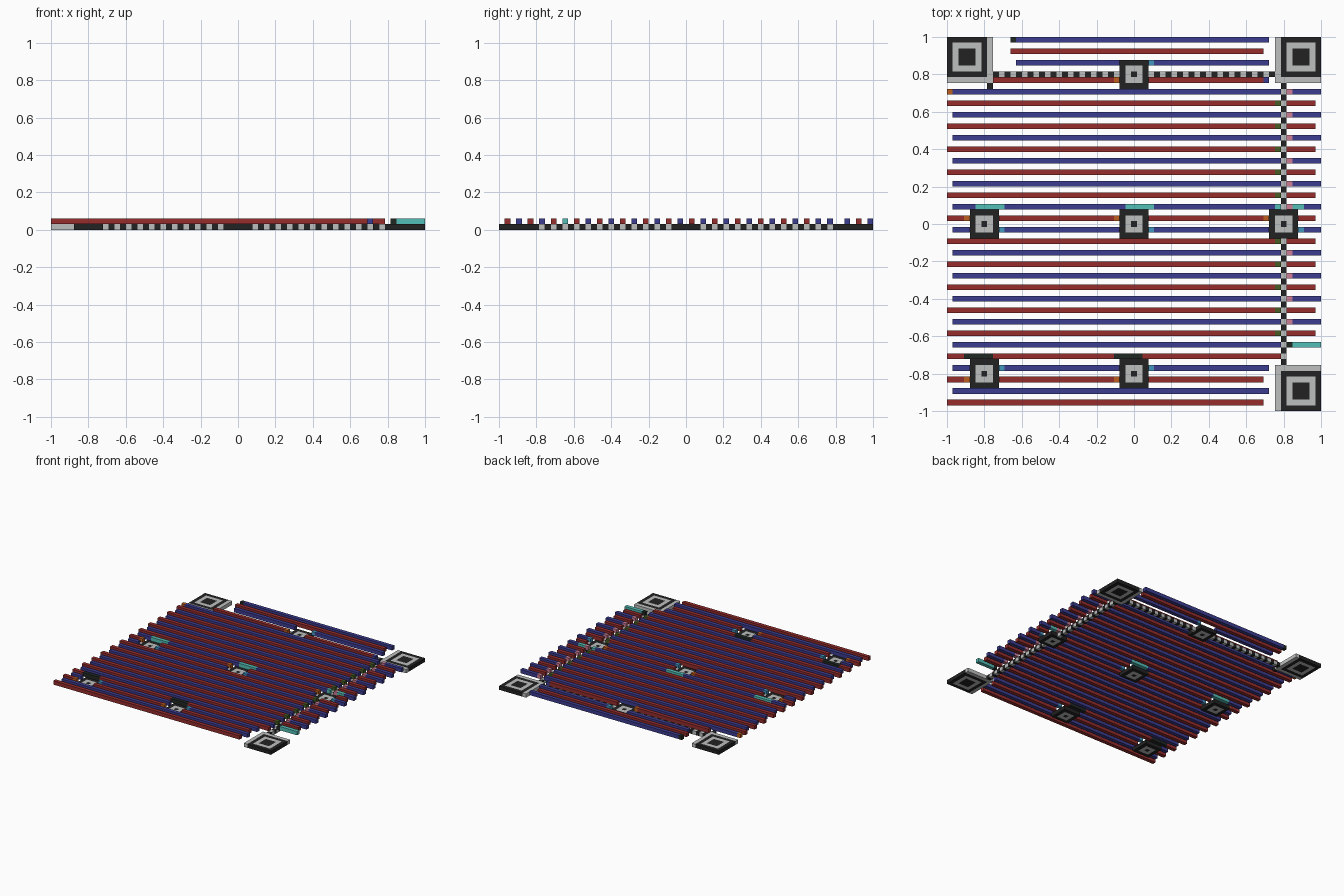
import bpy
import bmesh
from mathutils import Matrix

if "Cube" in bpy.data.objects:
    bpy.data.objects.remove(bpy.data.objects["Cube"], do_unlink=True)

N = 65          # cells per side
M = 2 / N       # cell size
LAST = N - 1


def srgb(v):
    v /= 255
    return v / 12.92 if v < 0.04 else ((v + 0.055) / 1.055) ** 2.4


def material(name, *rgb):
    colour = (*[srgb(v) for v in rgb], 1)
    mat = bpy.data.materials.new(name)
    mat.use_nodes = True
    mat.diffuse_color = colour
    bsdf = mat.node_tree.nodes["Principled BSDF"]
    bsdf.inputs["Base Color"].default_value = colour
    bsdf.inputs["Roughness"].default_value = 0.8
    return mat


MATS = {
    "black": material("black", 34, 34, 34),
    "light": material("light_grey", 190, 192, 192),
    "red": material("red", 150, 44, 44),
    "blue": material("blue", 60, 60, 145),
    "cyan": material("cyan", 84, 190, 182),
    "sky": material("sky_blue", 68, 150, 190),
    "orange": material("orange", 190, 95, 30),
    "green": material("olive_green", 72, 92, 36),
    "pink": material("pink", 205, 125, 150),
    "dark": material("dark_green", 32, 40, 36),
}


def slab(name, row, col, rows, cols, layer, rule):
    """Slab of cells, one cell thick; rule(row, col) gives each cell's colour."""
    bm = bmesh.new()
    used = []
    for r in range(row, row + rows):
        for c in range(col, col + cols):
            x, y, z = c * M - 1, 1 - r * M, layer * M
            corners = [(x, y - M), (x + M, y - M), (x + M, y), (x, y)]
            face = bm.faces.new([bm.verts.new((px, py, z)) for px, py in corners])
            key = rule(r, c)
            if key not in used:
                used.append(key)
            face.material_index = used.index(key)
    bmesh.ops.remove_doubles(bm, verts=bm.verts, dist=M / 100)
    solid = bmesh.ops.extrude_face_region(bm, geom=bm.faces[:])["geom"]
    top = [v for v in solid if isinstance(v, bmesh.types.BMVert)]
    bmesh.ops.translate(bm, verts=top, vec=(0, 0, M))
    bmesh.ops.recalc_face_normals(bm, faces=bm.faces)
    finish(name, bm, used)


def bar(name, row, col, cols, key):
    """Plain raised bar along one row."""
    bm = bmesh.new()
    centre = Matrix.Translation(((col + cols / 2) * M - 1, 1 - (row + 0.5) * M, 1.5 * M))
    bmesh.ops.create_cube(bm, size=M, matrix=centre @ Matrix.Diagonal((cols, 1, 1, 1)))
    finish(name, bm, [key])


def finish(name, bm, keys):
    mesh = bpy.data.meshes.new(name)
    bm.to_mesh(mesh)
    bm.free()
    for key in keys:
        mesh.materials.append(MATS[key])
    bpy.context.collection.objects.link(bpy.data.objects.new(name, mesh))


def ring_rule(row, col, light_rings):
    """Concentric square rings around a centre cell."""
    return lambda r, c: "light" if max(abs(r - row), abs(c - col)) in light_rings else "black"


# Corner squares with their light margins
for name, r, c, r0, c0 in [("back_right_corner", 3, 3, 0, 0),
                           ("back_left_corner", 3, LAST - 3, 0, LAST - 7),
                           ("front_left_corner", LAST - 3, LAST - 3, LAST - 7, LAST - 7)]:
    slab(name, r0, c0, 8, 8, 0, ring_rule(r, c, (2, 4)))

# Small squares
SMALL = [(6, 32), (32, 6), (32, 32), (32, 58), (58, 6), (58, 32)]
for i, (r, c) in enumerate(SMALL):
    slab(f"small_square_{i + 1}", r - 2, c - 2, 5, 5, 0, ring_rule(r, c, (1,)))


# Chequered strips, broken by the small squares, and the lone dark cell
def chequer(r, c):
    return "light" if (r + c) % 2 else "black"


for i, (start, count) in enumerate([(8, 22), (35, 22)]):
    slab(f"back_chequer_strip_{i + 1}", 6, start, 1, count, 0, chequer)
    slab(f"side_chequer_strip_{i + 1}", start, 58, count, 1, 0, chequer)
slab("lone_dark_cell", 8, 7, 1, 1, 0, lambda r, c: "black")


# Raised bars: colour of each cell, or None where the bar is broken
def is_blue(r):
    return r in (0, 4) or r % 4 == 1


def span(r):
    blue = is_blue(r)
    if r < 8:
        return {0: 11, 2: 11, 4: 12, 7: 8}[r], 55 if blue or r == 7 else 54
    first = 1 if blue and r != 9 else 0
    if r == 55:
        return first, 57
    if r > 55:
        return first, 55 if blue else 54
    return first, LAST if blue else LAST - 1


def bar_colour(r, c):
    first, last = span(r)
    blue = is_blue(r)
    if not first <= c <= last or c == 58:
        return None
    # Ends and starts
    if (r, c) in ((0, 11), (53, 59)):
        return "dark"
    if r == 53 and c > 59:
        return "cyan"
    if (r, c) == (7, 55):
        return "blue"
    if (r, c) == (9, 0):
        return "orange"
    # Crossings of the side strip
    if 8 < r < 53 and abs(r - 32) > 2:
        if blue and c == 59:
            return "pink"
        if not blue and c == 57:
            return "green"
    # Around the small squares
    for ar, ac in SMALL:
        dr, dc = r - ar, c - ac
        if abs(dr) <= 2:
            if abs(dc) <= 2:
                return None
            if dc == -3 and not blue:
                return "orange"
            if dc == 3 and blue:
                return "sky"
        if dr == -3 and blue and -1 <= dc <= 3:
            return "cyan"
        if dr == -3 and not blue and -3 <= dc <= 1:
            return "dark"
    return "blue" if blue else "red"


for r in [0, 2, 4, *range(7, N, 2)]:
    start, current = 0, None
    for c in range(N + 1):
        key = bar_colour(r, c)
        if key != current:
            if current:
                bar(f"{current}_bar_row_{r}_from_{start}", r, start, c - start, current)
            start, current = c, key
